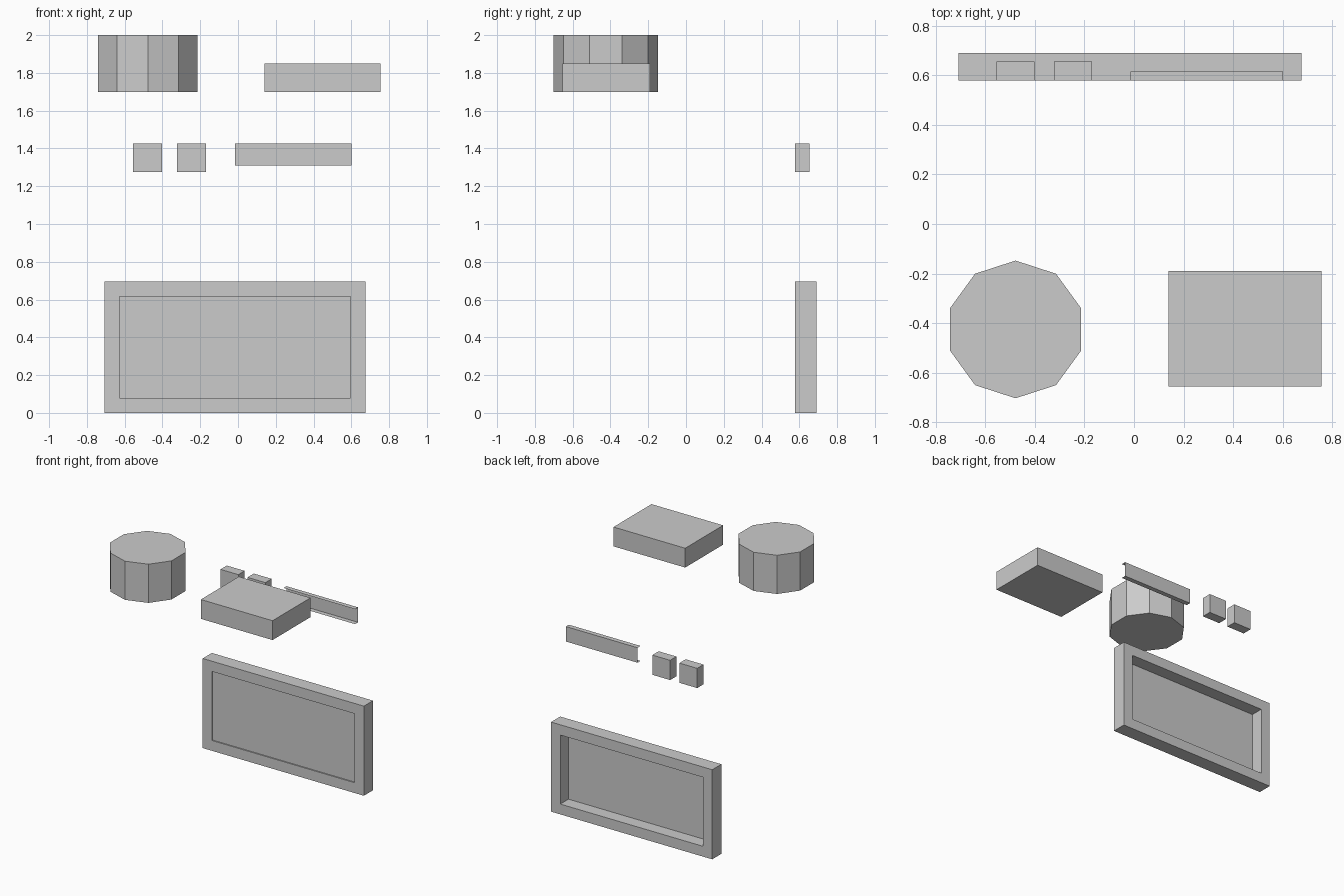
import bpy, bmesh
from mathutils import Matrix

if "Cube" in bpy.data.objects:
    bpy.data.objects.remove(bpy.data.objects["Cube"])

grey = bpy.data.materials.new("plain grey")
grey.diffuse_color = (0.6, 0.6, 0.6, 1)
grey.use_nodes = True
grey.node_tree.nodes["Principled BSDF"].inputs["Base Color"].default_value = grey.diffuse_color


def finish(name, bm):
    mesh = bpy.data.meshes.new(name)
    bm.to_mesh(mesh)
    bm.free()
    mesh.materials.append(grey)
    obj = bpy.data.objects.new(name, mesh)
    bpy.context.collection.objects.link(obj)
    return obj


def box_bm(x, y, z):
    bm = bmesh.new()
    size = Matrix.Diagonal((x[1] - x[0], y[1] - y[0], z[1] - z[0], 1))
    mid = Matrix.Translation([(a + b) / 2 for a, b in (x, y, z)])
    bmesh.ops.create_cube(bm, size=1, matrix=mid @ size)
    return bm


# Ten-sided drum
bm = bmesh.new()
bmesh.ops.create_cone(bm, cap_ends=True, segments=10, radius1=0.2775, radius2=0.2775,
                      depth=0.3, matrix=Matrix.Translation((-0.4775, -0.425, 1.85)))
# turn so that corners lie on the x axis
bmesh.ops.rotate(bm, verts=bm.verts, cent=(-0.4775, -0.425, 0),
                 matrix=Matrix.Rotation(1.5707963, 3, 'Z') @ Matrix.Rotation(0.31415927, 3, 'Z'))
finish("drum", bm)

# Floating slab and two small blocks
finish("slab", box_bm((0.14, 0.755), (-0.655, -0.19), (1.70, 1.85)))
for name, x in (("left_block", -0.555), ("right_block", -0.3225)):
    finish(name, box_bm((x, x + 0.153), (0.578, 0.655), (1.274, 1.427)))

# Channel bar: thin sheet, open at the front and both ends
bm = box_bm((-0.015, 0.60), (0.578, 0.615), (1.311, 1.427))
bm.normal_update()
open_faces = [f for f in bm.faces if abs(f.normal.x) > 0.9 or f.normal.y < -0.9]
bmesh.ops.delete(bm, geom=open_faces, context='FACES')
finish("channel_bar", bm)

# Framed panel: shallow recess in front, deep recess behind
X, Y, Z = (-0.708, 0.675), (0.578, 0.69), (0.0, 0.695)
bm = box_bm(X, Y, Z)
bm.normal_update()
for sign, floor in ((-1, 0.587), (1, 0.590)):
    face = next(f for f in bm.faces if f.normal.y * sign > 0.9)
    bmesh.ops.inset_individual(bm, faces=[face], thickness=0.113)
    walls = bmesh.ops.inset_individual(bm, faces=[face], thickness=0.0)
    for v in face.verts:
        v.co.y = floor
    bm.normal_update()
finish("framed_panel", bm)
